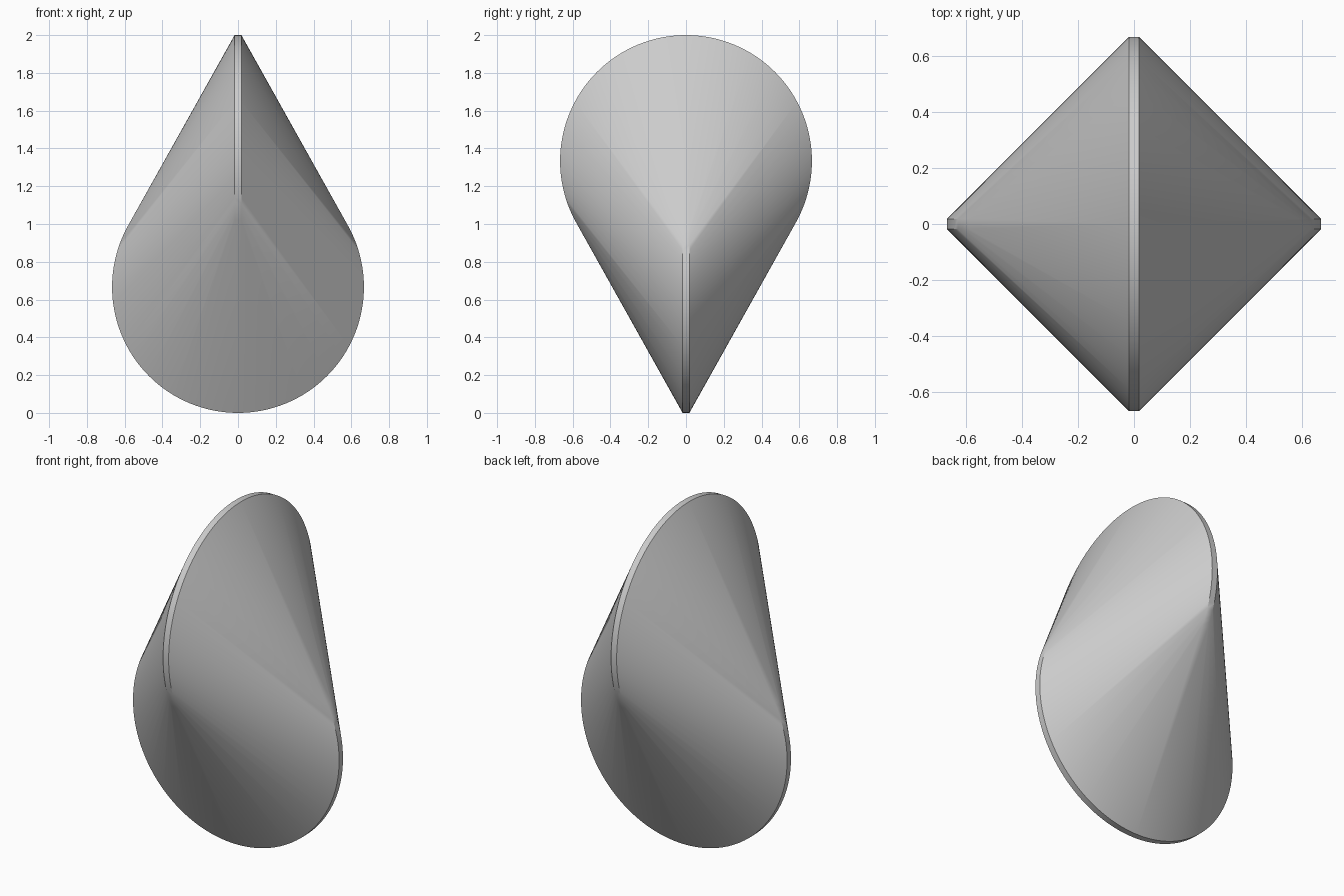
import bpy, bmesh, math

if "Cube" in bpy.data.objects:
    bpy.data.objects.remove(bpy.data.objects["Cube"])

R = 2 / 3       # disc radius; each rim passes through the other disc's centre
T = 0.018       # half thickness of the discs
SEGMENTS = 128

grey = bpy.data.materials.new("grey")
grey.diffuse_color = (0.6, 0.6, 0.6, 1)
grey.use_nodes = True
grey.node_tree.nodes["Principled BSDF"].inputs["Base Color"].default_value = grey.diffuse_color

# Rims of two upright thick discs at right angles
bm = bmesh.new()
for i in range(SEGMENTS):
    a = 2 * math.pi * i / SEGMENTS
    u, v = R * math.cos(a), R * math.sin(a)
    for t in (-T, T):
        bm.verts.new((t, u, 2 * R + v))   # upper disc, facing x
        bm.verts.new((u, t, R + v))       # lower disc, facing y

# Skin stretched over both discs
hull = bmesh.ops.convex_hull(bm, input=bm.verts[:])
unused = {g for g in hull["geom_interior"] + hull["geom_unused"]
          if isinstance(g, bmesh.types.BMVert)}
bmesh.ops.delete(bm, geom=list(unused), context="VERTS")
bmesh.ops.recalc_face_normals(bm, faces=bm.faces[:])

mesh = bpy.data.meshes.new("rolling_body")
bm.to_mesh(mesh)
bm.free()
mesh.materials.append(grey)
body = bpy.data.objects.new("rolling_body", mesh)
bpy.context.collection.objects.link(body)
bpy.context.view_layer.objects.active = body
body.select_set(True)
bpy.ops.object.shade_smooth_by_angle(angle=math.radians(30))
